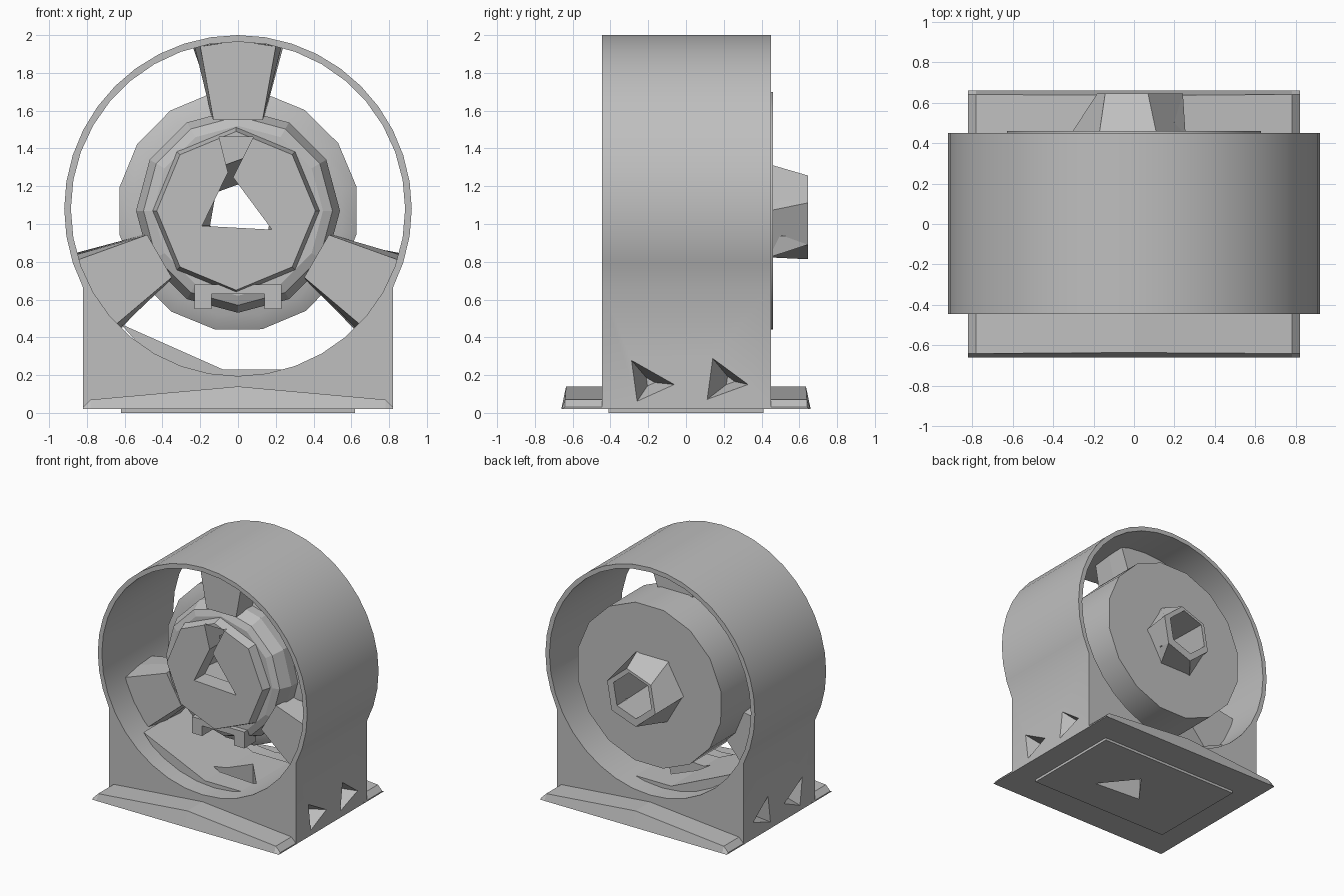
import bpy, bmesh
from math import cos, sin, pi, radians

cube = bpy.data.objects.get("Cube")
if cube:
    bpy.data.objects.remove(cube)

grey = bpy.data.materials.new("cast_metal_grey")
grey.use_nodes = True
COLOUR = (0.52, 0.52, 0.52, 1)
grey.diffuse_color = COLOUR
grey.node_tree.nodes["Principled BSDF"].inputs["Base Color"].default_value = COLOUR

AXIS = 1.07  # height of the motor shaft


def loft(name, rings):
    """Solid skinned through rings of equal point count, capped at both ends."""
    bm = bmesh.new()
    loops = [[bm.verts.new(p) for p in ring] for ring in rings]
    n = len(loops[0])
    for a, b in zip(loops, loops[1:]):
        for i in range(n):
            j = (i + 1) % n
            bm.faces.new((a[i], a[j], b[j], b[i]))
    bm.faces.new(loops[0])
    bm.faces.new(loops[-1])
    bmesh.ops.recalc_face_normals(bm, faces=bm.faces)
    mesh = bpy.data.meshes.new(name)
    bm.to_mesh(mesh)
    bm.free()
    mesh.materials.append(grey)
    obj = bpy.data.objects.new(name, mesh)
    bpy.context.collection.objects.link(obj)
    return obj


def circle(r, y, n, start=90, cx=0, cz=AXIS):
    return [(cx + r * cos(radians(start) + 2 * pi * i / n), y,
             cz + r * sin(radians(start) + 2 * pi * i / n)) for i in range(n)]


def flat(points, y):
    return [(x, y, z) for x, z in points]


def cut(targets, cutter):
    for obj in targets:
        mod = obj.modifiers.new("cut", 'BOOLEAN')
        mod.operation = 'DIFFERENCE'
        mod.solver = 'EXACT'
        mod.object = cutter
        bpy.context.view_layer.objects.active = obj
        bpy.ops.object.modifier_apply(modifier=mod.name)
    bpy.data.objects.remove(cutter)


def smooth(obj, angle):
    bpy.ops.object.select_all(action='DESELECT')
    obj.select_set(True)
    bpy.context.view_layer.objects.active = obj
    bpy.ops.object.shade_smooth_by_angle(angle=radians(angle))


# Housing: arched shell on a square lower body, bored right through
arch = [(0.92 * cos(radians(a)), 1.08 + 0.92 * sin(radians(a)))
        for a in range(-27, 208, 9)]
outline = [(-0.82, 0.02), (0.82, 0.02)] + arch
housing = loft("housing", [flat(outline, -0.445), flat(outline, 0.45)])
cut([housing], loft("bore", [circle(0.885, depth, 36, cz=1.08) for depth in (-0.6, 0.6)]))

# Raised floor inside the bore, flat in the middle and ramped on one side
ramp = [(-0.62, 0.47), (-0.4, 0.22), (0, 0.15), (0.3, 0.2), (0.3, 0.23), (-0.08, 0.23)]
floor = loft("bore_floor", [flat(ramp, -0.3), flat(ramp, 0.3)])

# Tapered triangular pockets in both sides of the lower body
POCKETS = [[(-0.29, 0.28), (-0.06, 0.15), (-0.26, 0.06)],
           [(0.14, 0.29), (0.33, 0.15), (0.11, 0.07)]]
for side in (-1, 1):
    for (ay, az), (by, bz), (cy, cz) in POCKETS:
        # the pocket narrows towards a point near its upright edge
        ty, tz = ay + 0.1, (bz + az + cz) / 3
        rings = [[(side * x, ty + (y - ty) * k, tz + (z - tz) * k)
                  for y, z in ((ay, az), (by, bz), (cy, cz))]
                 for x, k in ((0.83, 1.04), (0.68, 0.2))]
        cut([housing], loft("pocket", rings))


# Base flange: ridge along the middle, falling to both ends
def section(x, inset, top):
    return [(x, -0.66, 0.02), (x, 0.66, 0.02),
            (x, 0.66 - inset, top), (x, inset - 0.66, top)]


base = loft("base_flange", [section(-0.82, 0.02, 0.03), section(-0.78, 0.02, 0.07),
                            section(0, 0.025, 0.14),
                            section(0.78, 0.02, 0.07), section(0.82, 0.02, 0.03)])
pad = loft("base_pad", [[(-0.62, -0.41, z), (0.62, -0.41, z), (0.62, 0.41, z),
                         (-0.62, 0.41, z)] for z in (0, 0.022)])

# Drain hole through the floor
drain = [(0.04, 0.13), (-0.14, -0.11), (0.26, -0.14)]
for part in (housing, floor, base, pad):
    cut([part], loft("drain", [[(x, y, z) for x, y in drain] for z in (-0.1, 0.4)]))

# Motor drum, set back behind the stator
DRUM = [(0.64, 0.46), (0.64, 0.02), (0.56, -0.02)]
drum = loft("motor_drum", [circle(r, y, 16, 79) for r, y in DRUM])

# Stator and its octagonal front cap
stator = loft("stator", [circle(r, y, 12) for r, y in
                         ((0.54, 0.02), (0.54, -0.1), (0.5, -0.19), (0.45, -0.21))])
cap = loft("front_cap", [circle(r, y, 8, 90, -0.01) for r, y in
                         ((0.46, -0.15), (0.42, -0.28))])

# Hollow rear shaft boss, opening into a passage that widens towards the front
boss = loft("rear_boss", [circle(0.285, 0.44, 6, 0, -0.03),
                          circle(0.225, 0.645, 6, 20, 0.03, 1.035)])
for part in (boss, drum, stator):
    cut([part], loft("shaft_passage", [circle(0.28, -0.14, 6, 20, 0, 1.09),
                                       circle(0.17, 0.7, 6, 20, 0.02, 1.05)]))

# Triangular shaft opening and the notch above it
shaft = [(-0.19, 0.99), (0.18, 0.97), (-0.05, 1.28)]
notch = [(-0.1, 1.46), (0.08, 1.46), (-0.04, 1.22)]
for part in (cap, stator):
    cut([part], loft("shaft_hole", [flat(shaft, -0.5), flat(shaft, 0.1)]))
    cut([part], loft("notch", [flat(notch, -0.5), flat(notch, -0.08)]))


# Three splayed arms hold the stator and drum inside the housing
def arm_ring(angle, y, inner, half_in, half_out):
    c, s = cos(radians(angle)), sin(radians(angle))
    pts = [(inner, -half_in), (0.87, -half_out), (0.9, 0),
           (0.87, half_out), (inner, half_in)]
    return [(r * c - t * s, y, AXIS + r * s + t * c) for r, t in pts]


for name, angle in (("top_arm", 90), ("right_arm", 210), ("left_arm", 330)):
    loft(name, [arm_ring(angle, -0.21, 0.48, 0.13, 0.2),
                arm_ring(angle, -0.02, 0.5, 0.14, 0.23),
                arm_ring(angle, 0.14, 0.61, 0.15, 0.24)])

# Terminal bracket under the stator
bracket = [(-0.23, 0.55), (-0.14, 0.55), (-0.14, 0.63), (0.14, 0.63),
           (0.14, 0.55), (0.23, 0.55), (0.23, 0.68), (-0.23, 0.68)]
loft("terminal_bracket", [flat(bracket, -0.25), flat(bracket, -0.1)])

for part in (housing, drum):
    smooth(part, 30)
